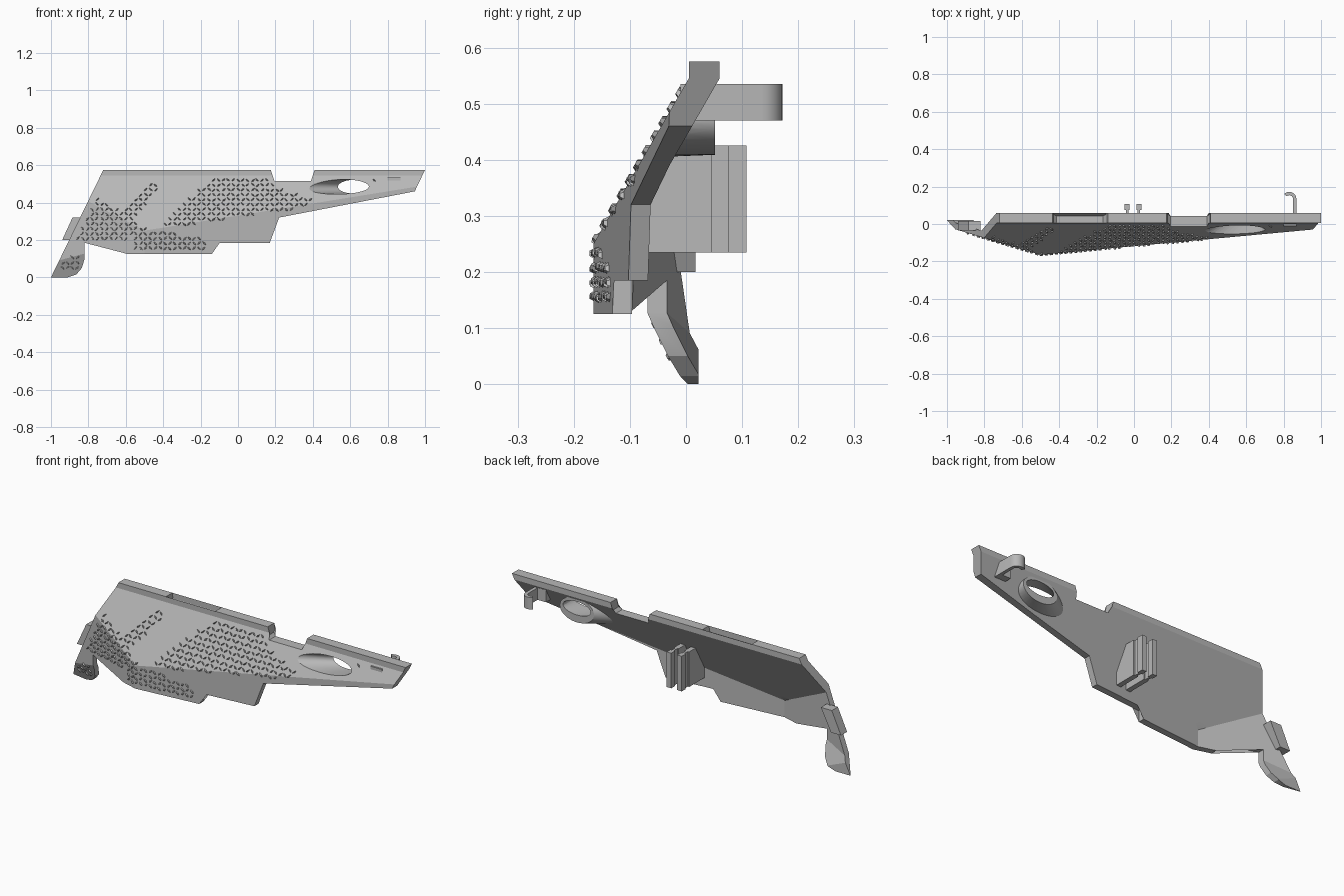
import bpy, bmesh, math, random
from mathutils import Matrix, Vector

random.seed(4)
if "Cube" in bpy.data.objects:
    bpy.data.objects.remove(bpy.data.objects["Cube"])

grey = bpy.data.materials.new("plain grey")
grey.use_nodes = True
grey.diffuse_color = (0.48, 0.48, 0.48, 1)
grey.node_tree.nodes["Principled BSDF"].inputs["Base Color"].default_value = (0.48, 0.48, 0.48, 1)


def finish(name, bm):
    bmesh.ops.recalc_face_normals(bm, faces=bm.faces)
    mesh = bpy.data.meshes.new(name)
    bm.to_mesh(mesh)
    bm.free()
    mesh.materials.append(grey)
    ob = bpy.data.objects.new(name, mesh)
    bpy.context.collection.objects.link(ob)
    return ob


def prism(name, points, axis, lo, hi):
    """Extrude a 2D profile along an axis."""
    def place(p, d):
        v = list(p)
        v.insert(axis, d)
        return v
    bm = bmesh.new()
    face = bm.faces.new([bm.verts.new(place(p, lo)) for p in points])
    ext = bmesh.ops.extrude_face_region(bm, geom=[face])
    for v in ext["geom"]:
        if isinstance(v, bmesh.types.BMVert):
            v.co[axis] = hi
    return finish(name, bm)


# Facet planes: depth = a + b*x + c*z
MAIN, RIGHT, LEFT = (-0.309, 0, 0.576), (-0.1185, 0.093, 0), (-0.315, -0.3, 0)
HOOK = (-0.161, -0.181, -0.442)
MAIN_T, SIDE_T = 0.055, 0.035


def depth(plane, x, z):
    return plane[0] + plane[1] * x + plane[2] * z


def front(x, z):
    y = min(0.005, max(depth(p, x, z) for p in (MAIN, RIGHT, LEFT)))
    return max(y, depth(HOOK, x, z)) if x < -0.8 else y


def back(x, z):
    y = min(0.06, max(depth(MAIN, x, z) + MAIN_T, depth(RIGHT, x, z) + SIDE_T,
                      depth(LEFT, x, z) + SIDE_T))
    return min(0.022, max(y, depth(HOOK, x, z) + SIDE_T)) if x < -0.8 else y


# Folded main panel: outline, creased along the facet intersections, thickened
outline = [(-1, 0), (-0.72, 0.575), (-0.435, 0.575), (-0.43, 0.53), (-0.415, 0.515),
           (-0.165, 0.515), (-0.15, 0.53), (-0.14, 0.575), (0.175, 0.575), (0.18, 0.53),
           (0.195, 0.515), (0.39, 0.515), (0.405, 0.53), (0.41, 0.575), (1, 0.575),
           (0.945, 0.46), (0.22, 0.32), (0.17, 0.185), (-0.14, 0.185), (-0.14, 0.125),
           (-0.59, 0.125), (-0.59, 0.185), (-0.82, 0.185), (-0.82, 0.1), (-0.835, 0.05),
           (-0.865, 0.015), (-0.91, 0)]
bm = bmesh.new()
bm.faces.new([bm.verts.new((x, 0, z)) for x, z in outline])
bmesh.ops.triangulate(bm, faces=bm.faces)


def crease(p, q, shift=0):
    a, b, c = p[0] - q[0] + shift, p[1] - q[1], p[2] - q[2]
    n = Vector((b, 0, c))
    bmesh.ops.bisect_plane(bm, geom=bm.verts[:] + bm.edges[:] + bm.faces[:],
                           plane_co=n * (-a / n.length_squared), plane_no=n)


for shift in (0, MAIN_T - SIDE_T):
    crease(MAIN, RIGHT, shift)
    crease(MAIN, LEFT, shift)
crease(LEFT, RIGHT)
crease(HOOK, LEFT)
crease(MAIN, (0.005, 0, 0))
crease(HOOK, (0.022 - SIDE_T, 0, 0))
ext = bmesh.ops.extrude_face_region(bm, geom=bm.faces[:])
rear = {v for v in ext["geom"] if isinstance(v, bmesh.types.BMVert)}
for v in bm.verts:
    v.co.y = (back if v in rear else front)(v.co.x, v.co.z)
panel = finish("main_panel", bm)


# Scoop: a lofted oval boss on the back with an oval opening cut through it
def loft(name, y0, y1, grow_x, grow_z, z, clip=False):
    bm = bmesh.new()
    rings = []
    for y in (y0, y1):
        t = (y + 0.045) / 0.1
        cx, a = 0.53 + 0.09 * t, 0.17 - 0.09 * t + grow_x
        b = 0.04 - 0.004 * t + grow_z
        rings.append([bm.verts.new((cx + a * math.cos(k * math.tau / 40), y,
                                    z + b * math.sin(k * math.tau / 40))) for k in range(40)])
    for k in range(40):
        j = (k + 1) % 40
        bm.faces.new((rings[0][k], rings[0][j], rings[1][j], rings[1][k]))
    for ring in rings:
        bm.faces.new(ring)
    if clip:
        n = Vector((0, 1, -MAIN[2]))
        cut = bmesh.ops.bisect_plane(bm, geom=bm.verts[:] + bm.edges[:] + bm.faces[:],
                                     plane_co=(0, MAIN[0] + 0.03, 0), plane_no=n, clear_inner=True)
        bmesh.ops.edgeloop_fill(bm, edges=[e for e in cut["geom_cut"]
                                           if isinstance(e, bmesh.types.BMEdge)])
    return finish(name, bm)


def boolean(target, tool, operation):
    mod = target.modifiers.new("join", "BOOLEAN")
    mod.object, mod.operation, mod.solver = tool, operation, "EXACT"
    bpy.context.view_layer.objects.active = target
    bpy.ops.object.modifier_apply(modifier=mod.name)
    bpy.data.objects.remove(tool)


boolean(panel, loft("scoop_boss", -0.06, 0.052, 0.02, 0.03, 0.475, True), "UNION")
boolean(panel, loft("scoop_cutter", -0.075, 0.075, 0, 0, 0.485), "DIFFERENCE")

# Side tab on the slanted left edge
prism("side_tab", [(-0.94, 0.2), (-0.885, 0.32), (-0.82, 0.32), (-0.88, 0.2)], 1, -0.035, 0.017)

# Twin bracket plates with thicker lips behind the panel
plate = [(-0.1, 0.235), (-0.095, 0.3), (-0.04, 0.425), (0.108, 0.425), (0.108, 0.235)]
lip = [(0.075, 0.235), (0.075, 0.425), (0.108, 0.425), (0.108, 0.235)]
foot = [(-0.1, 0.235), (-0.095, 0.3), (-0.04, 0.425), (0.045, 0.425), (0.045, 0.235)]
for side, label in ((-1, "right"), (1, "left")):
    def span(a, b):
        return sorted((-0.005 + side * a, -0.005 + side * b))
    prism(label + "_bracket_plate", plate, 0, *span(0.025, 0.037))
    prism(label + "_bracket_lip", lip, 0, *span(0.018, 0.045))
    prism(label + "_bracket_foot", foot, 0, *span(0.018, 0.045))

# Curled cable clip near the tip
arc = [math.radians(a) for a in range(0, 136, 15)]
outer = [(0.83 + 0.038 * math.cos(a), 0.134 + 0.038 * math.sin(a)) for a in arc]
inner = [(0.83 + 0.02 * math.cos(a), 0.134 + 0.02 * math.sin(a)) for a in arc]
clip = prism("cable_clip", [(0.868, -0.005)] + outer + inner[::-1] + [(0.85, -0.005)], 2, 0.47, 0.535)
prism("clip_base", [(0.8, -0.01), (0.868, -0.01), (0.868, 0.055), (0.8, 0.055)], 2, 0.47, 0.535)


# Raised tread pattern on the front facets
def inside(x, z, poly):
    hit = False
    for (x0, z0), (x1, z1) in zip(poly, poly[1:] + poly[:1]):
        if (z0 > z) != (z1 > z) and x < x0 + (z - z0) * (x1 - x0) / (z1 - z0):
            hit = not hit
    return hit


regions = [[(-0.76, 0.43), (-0.87, 0.2), (-0.6, 0.2), (-0.47, 0.25), (-0.61, 0.34)],
           [(-0.64, 0.34), (-0.45, 0.53), (-0.43, 0.47), (-0.55, 0.32)],
           [(-0.43, 0.26), (-0.13, 0.54), (0.15, 0.54), (0.2, 0.48), (0.4, 0.42), (0.37, 0.375)],
           [(-0.57, 0.25), (-0.57, 0.15), (-0.16, 0.15), (-0.16, 0.2), (-0.45, 0.26)],
           [(-0.95, 0.09), (-0.95, 0.04), (-0.86, 0.05), (-0.84, 0.12)],
           [(0.7, 0.51), (0.72, 0.53), (0.82, 0.535)]]
step = 0.026
bm = bmesh.new()
for i in range(-37, 34):
    for k in range(1, 22):
        x = i * step + random.uniform(-0.003, 0.003)
        z = k * step + random.uniform(-0.003, 0.003)
        if not any(inside(x, z, r) for r in regions):
            continue
        e = 0.004
        slope_x = (front(x + e, z) - front(x - e, z)) / (2 * e)
        slope_z = (front(x, z + e) - front(x, z - e)) / (2 * e)
        normal = Vector((slope_x, -1, slope_z)).normalized()
        turn = Matrix.Rotation(math.radians(45 if (i + k) % 2 else -45), 4, "Z")
        place = Matrix.Translation((x, front(x, z), z)) @ normal.to_track_quat("Z", "Y").to_matrix().to_4x4()
        bmesh.ops.create_cone(bm, cap_ends=True, segments=4, radius1=0.017, radius2=0.007, depth=0.014,
                              matrix=place @ turn @ Matrix.Diagonal((1, 0.4, 1, 1)))
finish("tread_bumps", bm)

# Smooth only the rounded parts
for ob in (panel, clip):
    bpy.ops.object.select_all(action="DESELECT")
    ob.select_set(True)
    bpy.context.view_layer.objects.active = ob
    bpy.ops.object.shade_smooth_by_angle(angle=math.radians(20))
